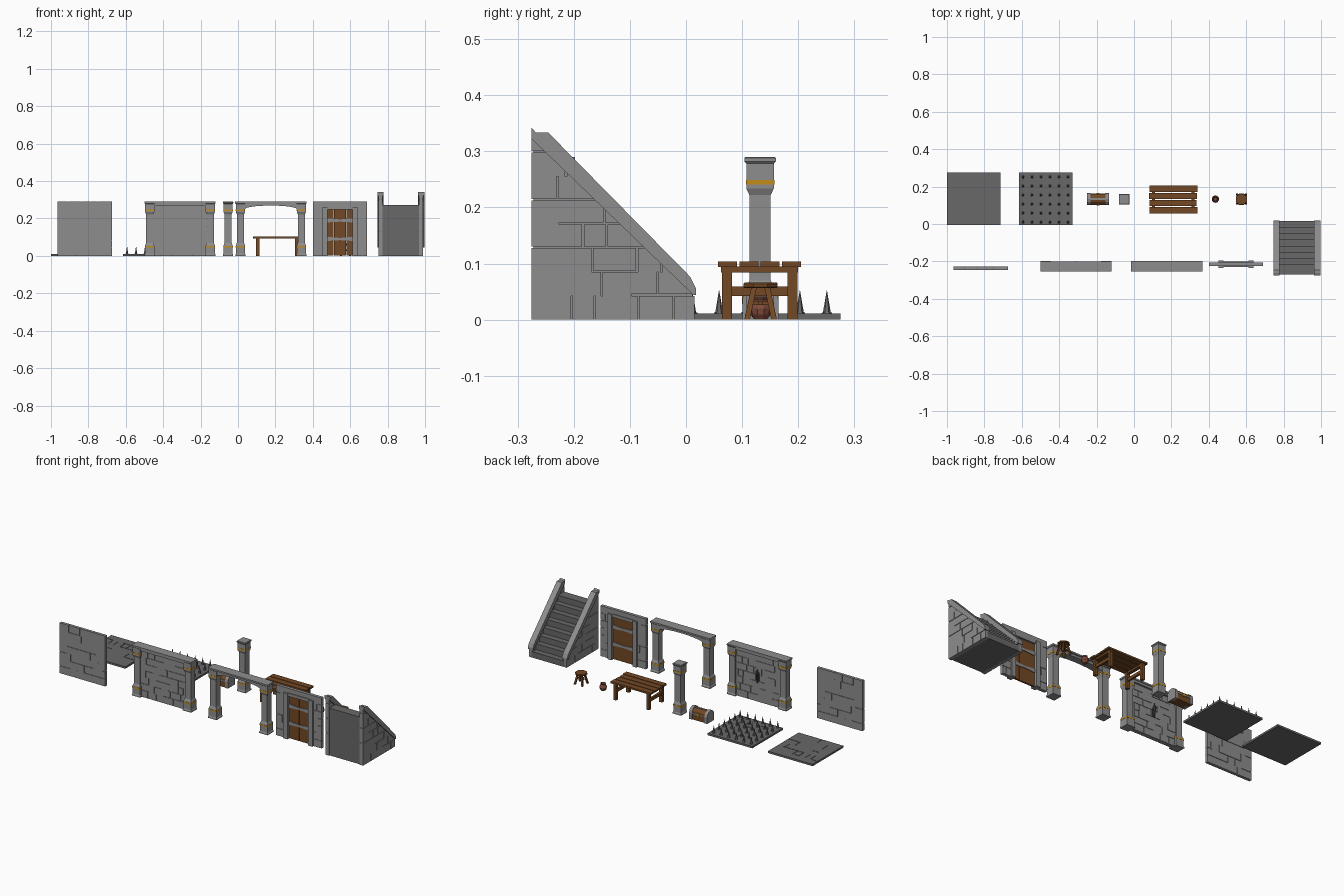
import bpy, bmesh, math, random
from mathutils import Vector

if "Cube" in bpy.data.objects:
    bpy.data.objects.remove(bpy.data.objects["Cube"])

random.seed(4)


def material(name, r, g, b):
    m = bpy.data.materials.new(name)
    m.diffuse_color = (r, g, b, 1)
    m.use_nodes = True
    m.node_tree.nodes["Principled BSDF"].inputs["Base Color"].default_value = m.diffuse_color
    return m


STONE = material("stone", 0.27, 0.27, 0.27)
DARK = material("dark_stone", 0.14, 0.14, 0.14)
WOOD = material("wood", 0.17, 0.065, 0.018)
GOLD = material("gold", 0.55, 0.26, 0.01)
CLAY = material("clay", 0.22, 0.07, 0.045)
IRON = material("iron", 0.06, 0.06, 0.06)


def finish(name, bm, mat):
    bmesh.ops.recalc_face_normals(bm, faces=bm.faces)
    me = bpy.data.meshes.new(name)
    bm.to_mesh(me)
    bm.free()
    me.materials.append(mat)
    ob = bpy.data.objects.new(name, me)
    bpy.context.collection.objects.link(ob)
    return ob


def box(bm, x0, x1, y0, y1, z0, z1):
    g = bmesh.ops.create_cube(bm, size=1)
    for v in g["verts"]:
        v.co = (x0 + (v.co.x + .5) * (x1 - x0), y0 + (v.co.y + .5) * (y1 - y0),
                z0 + (v.co.z + .5) * (z1 - z0))


def boxes(name, mat, *dims):
    bm = bmesh.new()
    for d in dims:
        box(bm, *d)
    return finish(name, bm, mat)


def lathe(bm, x, y, prof, n=4, top=(0, 0)):
    """Stack of n-sided rings; for n=4 the radius is the half width."""
    k = math.sqrt(2) if n == 4 else 1
    z0, z1 = prof[0][1], prof[-1][1]
    rings = []
    for r, z in prof:
        t = (z - z0) / (z1 - z0)
        rings.append([bm.verts.new((x + top[0] * t + k * r * math.cos((i + .5) * math.tau / n),
                                    y + top[1] * t + k * r * math.sin((i + .5) * math.tau / n), z))
                      for i in range(n)])
    for a, b in zip(rings, rings[1:]):
        for i in range(n):
            bm.faces.new((a[i], a[(i + 1) % n], b[(i + 1) % n], b[i]))
    bm.faces.new(rings[0])
    bm.faces.new(rings[-1])


def prism(bm, pts, axis, a, b):
    """Extrude a profile: (y, z) points along x, or (x, z) points along y."""
    place = (lambda p, t: (t, p[0], p[1])) if axis == "x" else (lambda p, t: (p[0], t, p[1]))
    A, B = ([bm.verts.new(place(p, t)) for p in pts] for t in (a, b))
    bm.faces.new(A)
    bm.faces.new(B)
    n = len(pts)
    for i in range(n):
        bm.faces.new((A[i], A[(i + 1) % n], B[(i + 1) % n], B[i]))


def bricks(u0, u1, v0, v1, rows, width, chance, put, gap=0.003):
    """Courses of blocks; each side randomly leaves an open joint."""
    h = (v1 - v0) / rows
    for r in range(rows):
        u = u0
        while u < u1 - 1e-6:
            e = u + width * random.uniform(.6, 1.4)
            if e > u1 - width * .4:
                e = u1
            g = [gap if random.random() < chance else 0 for _ in range(3)]
            put(u + (g[0] if u > u0 else 0), e, v0 + r * h + (g[1] if r else 0),
                v0 + (r + 1) * h)
            u = e


def brick_wall(name, x0, x1, y0, y1, z0, z1, rows=7, width=.05):
    bm = bmesh.new()
    box(bm, x0 + .001, x1 - .001, y0 + .003, y1 - .003, z0 + .001, z1 - .001)
    bricks(x0, x1, z0, z1, rows, width, .55, lambda a, b, c, d: box(bm, a, b, y0, y1, c, d))
    return finish(name, bm, STONE)


def column(name, x, y):
    bm = bmesh.new()
    lathe(bm, x, y, [(.027, 0), (.027, .008), (.0245, .012), (.0245, .056), (.019, .07),
                     (.019, .222), (.0245, .234), (.0245, .278), (.028, .282), (.028, .288), (.026, .29)])
    finish(name, bm, STONE)
    boxes(name + "_bands", GOLD, *[(x - .0255, x + .0255, y - .0255, y + .0255, z, z + .008)
                                   for z in (.044, .241)])


# Floor tile and spike trap bases
def slab(name, x0, x1, chance):
    bm = bmesh.new()
    box(bm, x0, x1, -.005, .275, 0, .009)
    bricks(x0, x1, -.005, .275, 6, .05, chance, lambda a, b, c, d: box(bm, a, b, c, d, .008, .011))
    finish(name, bm, DARK)


slab("floor_tile", -1.0, -.715, .2)
slab("spike_floor", -.615, -.33, .12)
bm = bmesh.new()
for i in range(6):
    for j in range(6):
        x, y = -.593 + i * .048, .011 + j * .048
        lathe(bm, x, y, [(.01, .01), (.009, .0125), (.007, .0125), (.0003, .052)], 6)
finish("spikes", bm, DARK)

# Chest: wooden body and rounded lid, stone-grey end bands, lock
def chest_profile(g):
    cy, w = .1325, .031 + g
    return [(cy - w, 0), (cy + w, 0)] + [
        (cy + w * math.cos(i * math.pi / 6), .037 + w * .9 * math.sin(i * math.pi / 6)) for i in range(7)]


bm = bmesh.new()
prism(bm, chest_profile(-.003), "x", -.245, -.14)
finish("chest_body", bm, WOOD)
bm = bmesh.new()
for a, b in ((-.25, -.232), (-.153, -.135)):
    prism(bm, chest_profile(.001), "x", a, b)
for y in (.1025, .1595):
    box(bm, -.24, -.145, y, y + .003, .033, .04)
box(bm, -.235, -.15, .127, .138, .058, .0635)
finish("chest_bands", bm, STONE)
boxes("chest_lock", GOLD, (-.2, -.185, .1, .104, .028, .045), (-.2, -.185, .161, .165, .028, .045))

# Single column
column("column", -.053, .132)

# Table
planks = [(.08 + random.uniform(0, .006), .34 - random.uniform(0, .006), y, y + .034, .094, .104)
          for y in (.057, .095, .133, .171)]
boxes("table_top", WOOD, *planks)
frame = [(x - .009, x + .009, y - .009, y + .009, 0, .094) for x in (.105, .315) for y in (.073, .19)]
frame += [(x - .006, x + .006, .08, .183, .042, .059) for x in (.105, .315)]
frame += [(x - .008, x + .008, .062, .2, .084, .0945) for x in (.105, .315)]
boxes("table_frame", WOOD, *frame)

# Clay pot
bm = bmesh.new()
lathe(bm, .435, .133, [(.011, 0), (.018, .009), (.02, .02), (.016, .031), (.011, .035), (.015, .041),
                       (.012, .041), (.009, .034), (.009, .03)], 10)
finish("pot", bm, CLAY)

# Stool
bm = bmesh.new()
lathe(bm, .575, .133, [(.031, .056), (.033, .058), (.033, .064), (.031, .066)], 8)
for sx in (-1, 1):
    for sy in (-1, 1):
        lathe(bm, .575 + sx * .024, .133 + sy * .024, [(.005, 0), (.005, .057)],
              4, (-sx * .012, -sy * .012))
box(bm, .557, .593, .129, .137, .026, .033)
box(bm, .571, .579, .115, .151, .026, .033)
finish("stool", bm, WOOD)

# Plain brick wall
brick_wall("plain_wall", -.965, -.675, -.245, -.228, 0, .29)

# Wall between two columns, with coping and a wall torch holder
brick_wall("column_wall", -.46, -.16, -.239, -.215, 0, .27)
for n, x in (("left", -.472), ("right", -.148)):
    column("wall_column_" + n, x, -.227)
boxes("wall_coping", STONE, (-.5, -.12, -.255, -.2, .281, .29), (-.49, -.13, -.25, -.204, .268, .282))
bm = bmesh.new()
box(bm, -.318, -.3, -.216, -.211, .12, .165)
lathe(bm, -.309, -.207, [(.003, .11), (.004, .15), (.009, .165), (.009, .174), (.005, .178), (.001, .195)], 6)
finish("torch_holder", bm, IRON)

# Archway
for n, x in (("left", .013), ("right", .339)):
    column("arch_column_" + n, x, -.226)
bm = bmesh.new()
curve = [(.176 - .139 * math.cos(i * math.pi / 10), .25 + .019 * math.sin(i * math.pi / 10))
         for i in range(11)]
prism(bm, [(-.01, .282), (-.01, .25)] + curve + [(.362, .25), (.362, .282)], "y", -.247, -.205)
box(bm, -.015, .367, -.254, -.198, .281, .29)
finish("arch_lintel", bm, STONE)

# Door wall
for n, a, b in (("left", .4, .47), ("right", .62, .69)):
    brick_wall("door_wall_" + n, a, b, -.224, -.206, 0, .29, 7, .045)
brick_wall("door_wall_top", .47, .62, -.224, -.206, .248, .29, 1, .05)
boxes("door_frame", STONE, (.453, .479, -.235, -.195, 0, .262), (.612, .638, -.235, -.195, 0, .262),
      (.479, .612, -.229, -.201, .247, .264))
boxes("door_planks", WOOD, *[(.4785 + i * .0335, .511 + i * .0335, -.22, -.21, .002, .247) for i in range(4)])
bm = bmesh.new()
for z in (.084, .183):
    prism(bm, [(.479, z - .004), (.545, z), (.612, z - .004), (.612, z + .018), (.545, z + .012),
               (.479, z + .018)], "y", -.224, -.206)
finish("door_straps", bm, STONE)

# Staircase: solid steps, brick sides, sloping caps
bm = bmesh.new()
pts, n = [(-.27, 0), (.015, 0)], 8
for i in range(n):
    y = .015 - i * .033
    pts += [(y, i * .034 + .034), (y - .033 if i < n - 1 else -.27, i * .034 + .034)]
prism(bm, pts, "x", .765, .975)
finish("steps", bm, DARK)
for n, a, b in (("left", .75, .772), ("right", .968, .99)):
    bm = bmesh.new()
    box(bm, a + .003, b - .003, -.272, .012, 0, .34)
    bricks(-.275, .015, 0, .34, 8, .06, .55, lambda u, v, c, d: box(bm, a, b, u, v, c, d))
    bmesh.ops.bisect_plane(bm, geom=bm.verts[:] + bm.edges[:] + bm.faces[:], plane_co=(0, -.275, .34),
                           plane_no=Vector((0, 1.02, 1)), clear_outer=True)
    bmesh.ops.holes_fill(bm, edges=[e for e in bm.edges if e.is_boundary])
    finish("stair_side_" + n, bm, STONE)
    bm = bmesh.new()
    prism(bm, [(-.275, .322), (-.275, .342), (-.268, .334), (-.246, .334), (.007, .077), (.018, .055),
               (.018, .044), (.013, .044)], "x", a - .005, b + .006)
    finish("stair_cap_" + n, bm, STONE)
